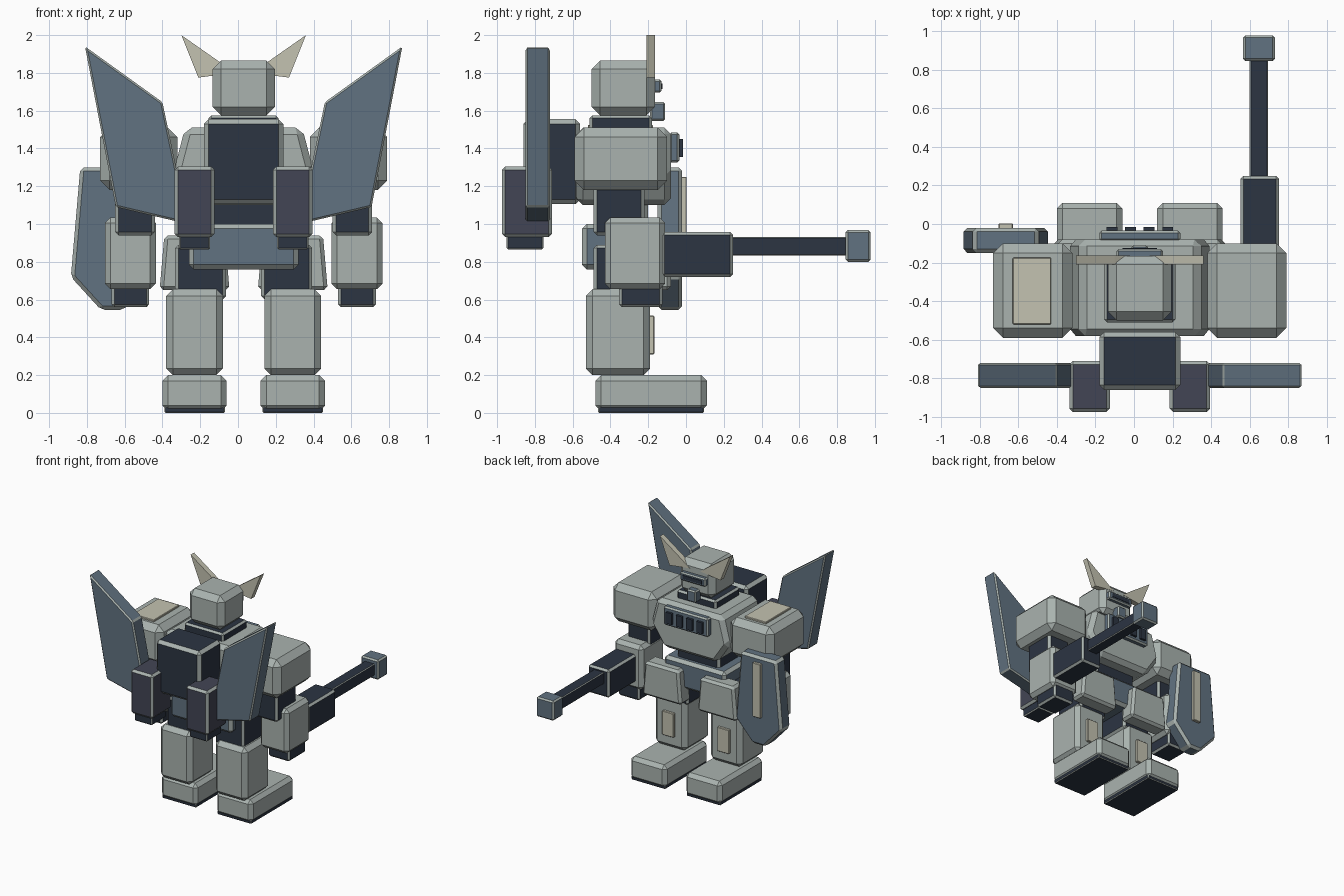
import bpy, bmesh

C = 0.03  # x of the body's plane of symmetry


def material(name, rgb):
    m = bpy.data.materials.new(name)
    m.diffuse_color = (*rgb, 1)
    return m


GREY = material("light_grey", (0.40, 0.45, 0.43))
BLUE = material("slate_blue", (0.12, 0.17, 0.22))
DARK = material("dark_navy", (0.025, 0.035, 0.055))
PURPLE = material("dark_violet", (0.055, 0.06, 0.09))
CREAM = material("cream", (0.55, 0.54, 0.44))


def prism(name, profile, y0, y1, mat, bevel=0.01):
    """Extrude an x-z outline from y0 to y1 with chamfered, light edges."""
    bm = bmesh.new()
    a = [bm.verts.new((x, y0, z)) for x, z in profile]
    b = [bm.verts.new((x, y1, z)) for x, z in profile]
    n = len(a)
    bm.faces.new(a)
    bm.faces.new(b[::-1])
    for i in range(n):
        j = (i + 1) % n
        bm.faces.new((a[j], a[i], b[i], b[j]))
    bmesh.ops.recalc_face_normals(bm, faces=bm.faces)
    me = bpy.data.meshes.new(name)
    bm.to_mesh(me)
    bm.free()
    me.materials.append(mat)
    me.materials.append(CREAM if mat is CREAM else GREY)
    ob = bpy.data.objects.new(name, me)
    bpy.context.collection.objects.link(ob)
    if bevel:
        mod = ob.modifiers.new("chamfer", "BEVEL")
        mod.width = bevel
        mod.segments = 1
        mod.limit_method = "ANGLE"
        mod.material = 1
    return ob


def box(name, cx, w, y0, y1, z0, z1, mat, bevel=0.01):
    h = w / 2
    return prism(name, [(cx - h, z0), (cx + h, z0), (cx + h, z1), (cx - h, z1)], y0, y1, mat, bevel)


def mirrored(half):
    return [(C - x, z) for x, z in reversed(half)]


# torso
chest = [(0.25, 1.10), (0.37, 1.28), (0.31, 1.51)]
prism("chest", [(C + x, z) for x, z in chest] + mirrored(chest), -0.58, -0.08, GREY, 0.035)
box("vent_panel", C, 0.42, -0.09, -0.035, 1.325, 1.485, BLUE, 0.012)
for i in range(4):
    box(f"vent_slot_{i}", C + (i - 1.5) * 0.096, 0.055, -0.04, -0.015, 1.355, 1.45, DARK, 0)
box("waist", C, 0.40, -0.47, -0.20, 0.95, 1.15, DARK, 0.02)
box("pelvis", C, 0.58, -0.55, -0.15, 0.76, 1.00, BLUE, 0.025)
box("collar", C, 0.37, -0.51, -0.18, 1.49, 1.575, DARK, 0.015)

# head
box("head", C, 0.33, -0.50, -0.165, 1.575, 1.865, GREY, 0.045)
box("visor", C, 0.24, -0.18, -0.13, 1.695, 1.765, BLUE, 0.01)
box("visor_glass", C, 0.18, -0.14, -0.125, 1.715, 1.745, DARK, 0)
box("chin", C, 0.085, -0.19, -0.11, 1.545, 1.645, BLUE, 0.01)

# backpack
box("backpack", C, 0.42, -0.86, -0.56, 1.105, 1.555, DARK, 0.025)

for s, side in ((-1, "left"), (1, "right")):
    # head fins and back wings
    fin = [(0.33, 2.0), (0.24, 1.775), (0.05, 1.80), (0.13, 1.86)]
    prism(f"head_fin_{side}", [(C + s * x, z) for x, z in fin], -0.21, -0.163, CREAM, 0)
    wing = [(0.84, 1.94), (0.43, 1.645), (0.295, 1.0), (0.677, 1.09)]
    prism(f"wing_{side}", [(C + s * x, z) for x, z in wing], -0.85, -0.72, BLUE, 0.01)

    # boosters
    box(f"booster_{side}", C + s * 0.26, 0.21, -0.975, -0.71, 0.93, 1.305, PURPLE, 0.018)
    box(f"booster_nozzle_{side}", C + s * 0.26, 0.165, -0.95, -0.755, 0.865, 0.95, DARK, 0.008)

    # arms
    box(f"shoulder_{side}", C + s * 0.555, 0.41, -0.59, -0.10, 1.18, 1.51, GREY, 0.05)
    box(f"upper_arm_{side}", C + s * 0.575, 0.21, -0.49, -0.22, 0.94, 1.24, DARK, 0.018)
    box(f"forearm_{side}", C + s * 0.60, 0.27, -0.43, -0.11, 0.655, 1.035, GREY, 0.03)
    box(f"hand_{side}", C + s * 0.60, 0.20, -0.355, -0.125, 0.56, 0.72, DARK, 0.015)

    # legs
    skirt = [(0.075, 0.65), (0.445, 0.65), (0.42, 0.94), (0.10, 0.94)]
    prism(f"front_skirt_{side}", [(C + s * x, z) for x, z in skirt], -0.22, -0.08, GREY, 0.02)
    box(f"thigh_{side}", C + s * 0.228, 0.27, -0.49, -0.20, 0.60, 0.89, DARK, 0.018)
    box(f"shin_{side}", C + s * 0.26, 0.30, -0.53, -0.19, 0.20, 0.655, GREY, 0.035)
    box(f"shin_plate_{side}", C + s * 0.26, 0.11, -0.20, -0.168, 0.31, 0.515, CREAM, 0.004)
    box(f"foot_{side}", C + s * 0.26, 0.34, -0.48, 0.11, 0.008, 0.20, GREY, 0.03)
    box(f"sole_{side}", C + s * 0.26, 0.32, -0.465, 0.095, 0.0, 0.035, DARK, 0.006)

# shoulder plate on one side only
box("shoulder_plate", -0.53, 0.20, -0.52, -0.175, 1.495, 1.525, CREAM, 0.004)

# shield
SX = -0.665
outline = [(-0.06, 0.545), (0.06, 0.545), (0.22, 0.72), (0.17, 1.30), (-0.17, 1.30), (-0.22, 0.72)]
prism("shield", [(SX + x, z) for x, z in outline], -0.15, -0.02, BLUE, 0.02)
box("shield_stripe", SX, 0.075, -0.03, 0.003, 0.79, 1.25, CREAM, 0.004)

# gun
box("gun_body", 0.652, 0.20, -0.13, 0.25, 0.72, 0.958, DARK, 0.016)
box("gun_barrel", 0.648, 0.096, 0.23, 0.86, 0.832, 0.932, DARK, 0.006)
box("gun_muzzle", 0.648, 0.165, 0.845, 0.978, 0.80, 0.968, BLUE, 0.012)
